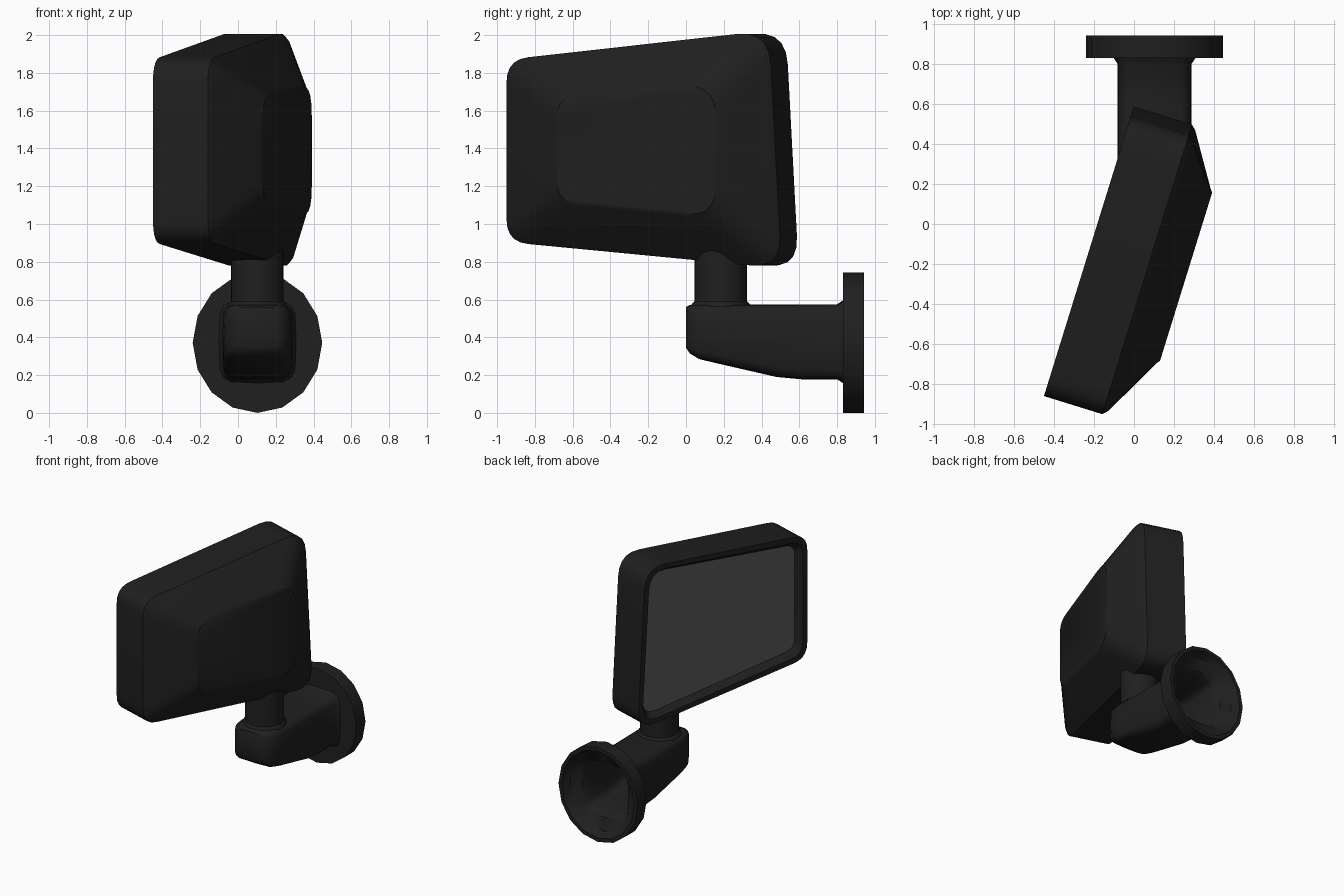
import bpy, bmesh, math
from mathutils import Vector

if "Cube" in bpy.data.objects:
    bpy.data.objects.remove(bpy.data.objects["Cube"], do_unlink=True)


def material(name, value):
    mat = bpy.data.materials.new(name)
    mat.use_nodes = True
    color = (value, value, value, 1)
    mat.diffuse_color = color
    mat.node_tree.nodes["Principled BSDF"].inputs["Base Color"].default_value = color
    return mat


black = material("black_plastic", 0.014)
grey = material("mirror_grey", 0.1)


def loft(name, rings, mat, cap_start=True, cap_end=True, angle=40):
    """Skin a list of equally sized point rings."""
    bm = bmesh.new()
    loops = [[bm.verts.new(p) for p in ring] for ring in rings]
    for a, b in zip(loops, loops[1:]):
        for i in range(len(a)):
            j = (i + 1) % len(a)
            bm.faces.new((a[i], a[j], b[j], b[i]))
    if cap_start:
        bm.faces.new(loops[0][::-1])
    if cap_end:
        bm.faces.new(loops[-1])
    bmesh.ops.recalc_face_normals(bm, faces=bm.faces)
    mesh = bpy.data.meshes.new(name)
    bm.to_mesh(mesh)
    bm.free()
    mesh.materials.append(mat)
    obj = bpy.data.objects.new(name, mesh)
    bpy.context.collection.objects.link(obj)
    bpy.ops.object.select_all(action="DESELECT")
    obj.select_set(True)
    bpy.context.view_layer.objects.active = obj
    bpy.ops.object.shade_smooth_by_angle(angle=math.radians(angle))
    return obj


# Housing frame: u runs along the glass, depth runs toward the bulged shell
origin = Vector((-0.45, -0.86, 0))
along = Vector((0.296, 0.955, 0))
outward = Vector((0.955, -0.296, 0))
OUTLINE = [(0, 0.905), (1.525, 0.765), (1.455, 2.025), (0, 1.87)]
BULGE = [(0.31, 1.09), (1.25, 1.01), (1.25, 1.77), (0.31, 1.70)]


def rounded_ring(corners, depth, inset=0, radii=(0.12, 0.17, 0.18, 0.12), steps=5):
    mid = sum(c[0] for c in corners) / 4, sum(c[1] for c in corners) / 4
    pts = [Vector((u - math.copysign(inset, u - mid[0]),
                   z - math.copysign(inset, z - mid[1]))) for u, z in corners]
    ring = []
    for i, c in enumerate(pts):
        r = max(radii[i] - inset * 0.5, 0.03)
        a = c + (pts[i - 1] - c).normalized() * r
        b = c + (pts[(i + 1) % 4] - c).normalized() * r
        for k in range(steps + 1):
            t = k / steps
            p = a * (1 - t) ** 2 + c * 2 * t * (1 - t) + b * t * t
            ring.append(origin + along * p.x + outward * depth + Vector((0, 0, p.y)))
    return ring


# Mirror housing: recessed rim, straight band, bulged shell
loft("mirror_housing", [
    rounded_ring(OUTLINE, 0.05, 0.075),
    rounded_ring(OUTLINE, 0, 0.04),
    rounded_ring(OUTLINE, 0),
    rounded_ring(OUTLINE, 0.305),
    rounded_ring(OUTLINE, 0.33, 0.025),
    rounded_ring(BULGE, 0.49, -0.015),
    rounded_ring(BULGE, 0.502, 0.03),
], black, cap_start=False)

# Mirror glass
loft("mirror_glass", [rounded_ring(OUTLINE, 0.05, 0.075)], grey, cap_end=False)


# Support post with small flares at both ends
def circle(radius, z, sides=24):
    return [Vector((0.102 + radius * math.cos(math.tau * i / sides),
                    0.184 + radius * math.sin(math.tau * i / sides), z))
            for i in range(sides)]


loft("support_post", [circle(r, z) for r, z in (
    (0.16, 0.55), (0.155, 0.575), (0.14, 0.59), (0.14, 0.9))], black)


# Hollow arm flowing into the wall flange
def section(y, half_width, low, high, power):
    """Superellipse section; power 2 is an ellipse, higher is boxier."""
    ring = []
    for i in range(16):
        c, s = math.cos(math.tau * i / 16), math.sin(math.tau * i / 16)
        x = math.copysign(abs(c) ** (2 / power), c)
        z = math.copysign(abs(s) ** (2 / power), s)
        ring.append(Vector((0.103 + half_width * x, y,
                            (low + high) / 2 + (high - low) / 2 * z)))
    return ring


arm = [
    (0, 0.11, 0.345, 0.56, 6),
    (0.02, 0.145, 0.315, 0.572, 6),
    (0.07, 0.175, 0.285, 0.575, 6),
    (0.14, 0.185, 0.268, 0.575, 6),
    (0.48, 0.185, 0.19, 0.575, 6),
    (0.61, 0.185, 0.178, 0.575, 6),
    (0.8, 0.185, 0.178, 0.575, 6),
    (0.83, 0.205, 0.158, 0.595, 5),
]
flange = [
    (0.83, 0.343, 0, 0.742, 2),
    (0.943, 0.343, 0, 0.742, 2),
    (0.943, 0.315, 0.03, 0.712, 2),
    (0.88, 0.285, 0.06, 0.682, 2),
    (0.855, 0.2, 0.16, 0.59, 5),
]
tunnel = [(y, w - 0.015, lo + 0.015, hi - 0.015, p) for y, w, lo, hi, p in arm[6:2:-1]]
loft("arm_and_flange", [section(*row) for row in arm + flange + tunnel], black)
